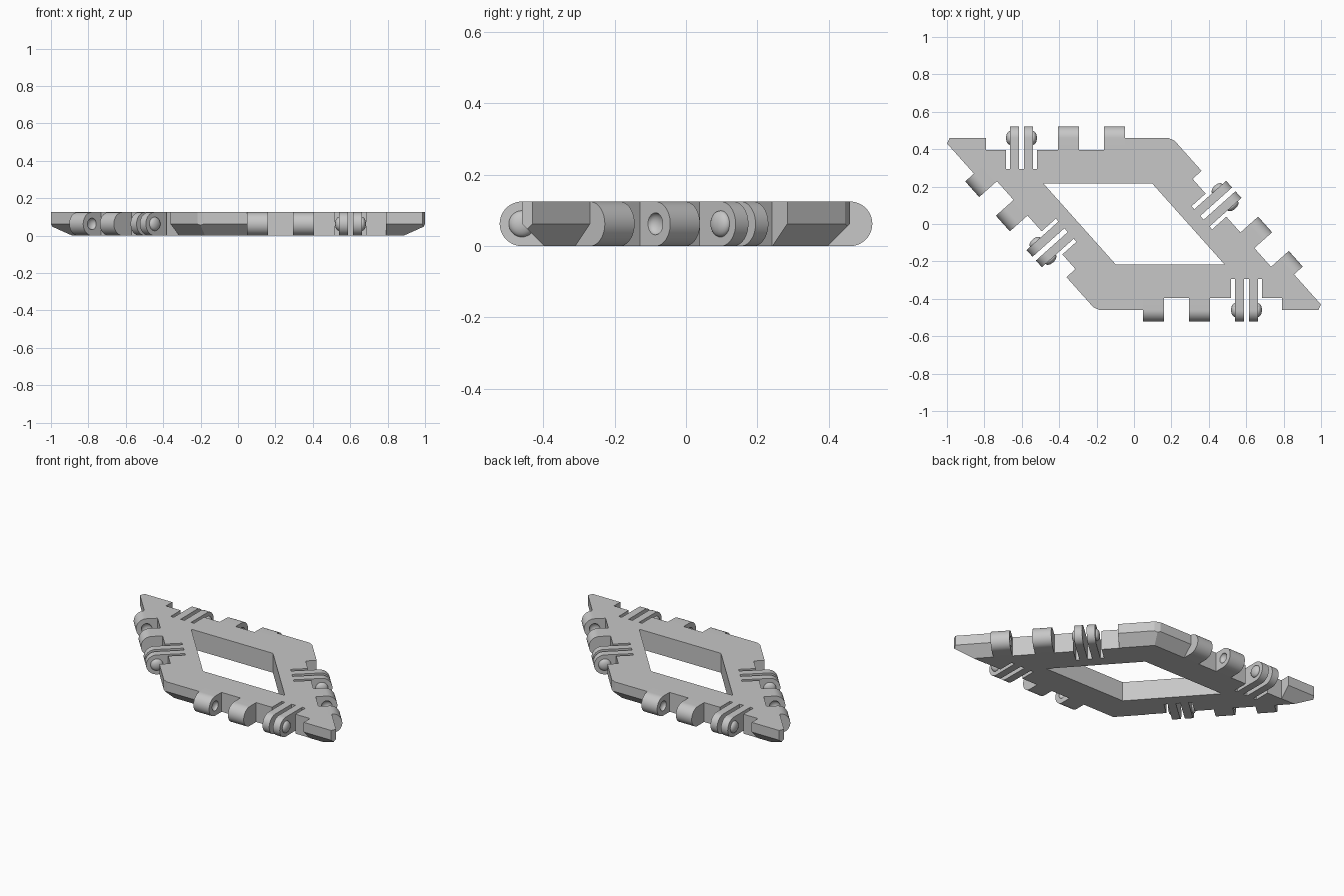
import bpy, bmesh, math
from mathutils import Matrix, Vector

if "Cube" in bpy.data.objects:
    bpy.data.objects.remove(bpy.data.objects["Cube"])

T = 0.125            # panel thickness
R = T / 2            # hinge radius and underside chamfer
FLOOR = 0.0645       # depth of the hinge recess
SHARP, BLUNT = Vector((-1.026, 0.46, 0)), Vector((0.204, 0.46, 0))
CORNERS = [SHARP, BLUNT, -SHARP, -BLUNT]

grey = bpy.data.materials.new("plain grey")
grey.use_nodes = True
grey.diffuse_color = (0.57, 0.57, 0.57, 1)
grey.node_tree.nodes["Principled BSDF"].inputs["Base Color"].default_value = grey.diffuse_color


def make(name, bm, matrix=Matrix()):
    bmesh.ops.recalc_face_normals(bm, faces=bm.faces[:])
    mesh = bpy.data.meshes.new(name)
    bm.to_mesh(mesh)
    bm.free()
    mesh.transform(matrix)
    mesh.materials.append(grey)
    obj = bpy.data.objects.new(name, mesh)
    bpy.context.collection.objects.link(obj)
    return obj


def loft(loops):
    """Closed solid through matching vertex loops."""
    bm = bmesh.new()
    rings = [[bm.verts.new(p) for p in loop] for loop in loops]
    n = len(rings[0])
    for a, b in zip(rings, rings[1:]):
        for i in range(n):
            j = (i + 1) % n
            bm.faces.new((a[i], a[j], b[j], b[i]))
    bm.faces.new(rings[0])
    bm.faces.new(rings[-1])
    return bm


def box(s0, s1, d0, d1):
    quad = [(s0, d0), (s1, d0), (s1, d1), (s0, d1)]
    return loft([[(x, y, z) for x, y in quad] for z in (-0.05, T + 0.05)])


def lug(s0, s1):
    """Round-ended block standing out from the recess floor."""
    prof = [(-FLOOR, 0)]
    for i in range(25):
        a = math.pi * (i / 24 - 0.5)
        prof.append((R * math.cos(a), R + R * math.sin(a)))
    prof.append((-FLOOR, T))
    return loft([[(s, y, z) for y, z in prof] for s in (s0, s1)])


def button(s, depth, radius):
    """Flattened ball centred on the hinge axis."""
    bm = bmesh.new()
    bmesh.ops.create_uvsphere(bm, u_segments=24, v_segments=16, radius=1)
    bm.transform(Matrix.Translation((s, 0, R)) @ Matrix.Diagonal((depth, radius, radius, 1)))
    return bm


def activate(obj):
    bpy.ops.object.select_all(action='DESELECT')
    obj.select_set(True)
    bpy.context.view_layer.objects.active = obj


def cut(obj, cutter):
    activate(obj)
    mod = obj.modifiers.new("cut", 'BOOLEAN')
    mod.operation, mod.solver, mod.object = 'DIFFERENCE', 'EXACT', cutter
    bpy.ops.object.modifier_apply(modifier=mod.name)
    bpy.data.objects.remove(cutter)


def smooth(obj):
    activate(obj)
    bpy.ops.object.shade_smooth_by_angle(angle=math.radians(35))


# Rhombus plate with chamfered underside
def ring(scale, z):
    return [c * scale + Vector((0, 0, z)) for c in CORNERS]


bm = loft([ring(1 - R / SHARP.y, 0), ring(1, R), ring(1, T)])

# Trim the four corners
for c in CORNERS:
    trim = 0.0365 if c.length > 0.8 else 0.008
    bmesh.ops.bisect_plane(bm, geom=bm.verts[:] + bm.edges[:] + bm.faces[:],
                           plane_co=c - c.normalized() * trim, plane_no=c, clear_outer=True)
    bmesh.ops.holes_fill(bm, edges=[e for e in bm.edges if e.is_boundary], sides=0)
frame = make("frame", bm)

# Window
cut(frame, make("window_cutter", loft([ring(0.473, -0.05), ring(0.473, T + 0.05)])))

SLITS = [(0.341, 0.363), (0.411, 0.438), (0.486, 0.507)]
TABS = [(0.363, 0.411), (0.438, 0.486)]
KNUCKLES = [(0.620, 0.732), (0.866, 0.978)]

# Same hinge layout on every side
for i, start in enumerate(CORNERS):
    along = (CORNERS[(i + 1) % 4] - start).normalized()
    m = Matrix.Translation(start) @ Matrix.Rotation(math.atan2(along.y, along.x), 4, 'Z')

    # Recess and slits
    cut(frame, make("recess_cutter", box(0.236, 0.978, -FLOOR, 0.1), m))
    for s0, s1 in SLITS:
        cut(frame, make("slit_cutter", box(s0, s1, -0.166, -0.05), m))

    # Spring tabs with outward domes
    for (s0, s1), face in zip(TABS, (TABS[0][0], TABS[1][1])):
        smooth(make("spring_tab", lug(s0, s1), m))
        smooth(make("tab_dome", button(face, 0.021, 0.037), m))

    # Knuckles with sockets on their facing sides
    for (s0, s1), face in zip(KNUCKLES, (KNUCKLES[0][1], KNUCKLES[1][0])):
        knuckle = make("knuckle", lug(s0, s1), m)
        cut(knuckle, make("socket_cutter", button(face, 0.021, 0.031), m))
        smooth(knuckle)
